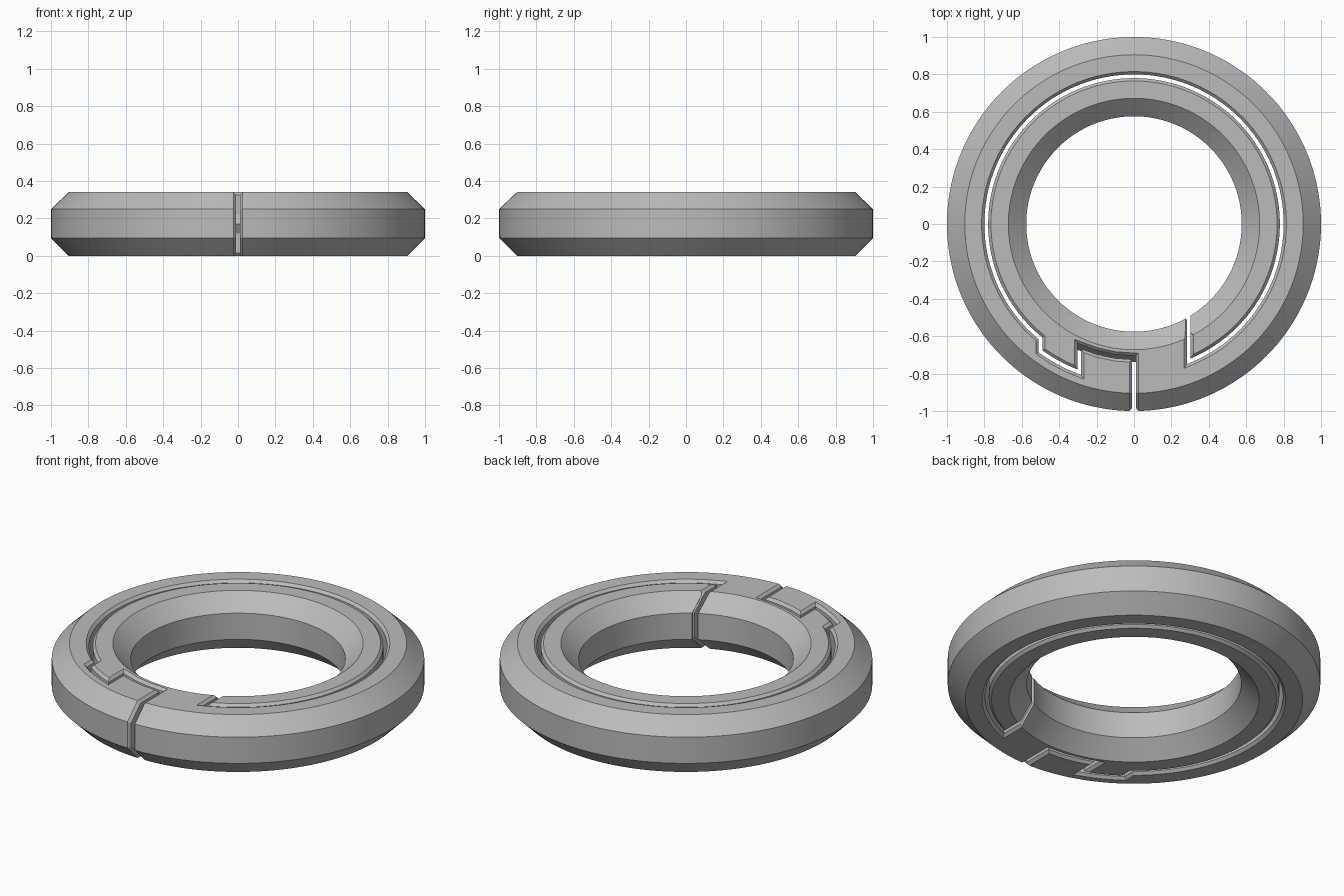
import bpy, bmesh, math
from mathutils import Vector

cube = bpy.data.objects.get("Cube")
if cube:
    bpy.data.objects.remove(cube, do_unlink=True)

H = 0.34                    # ring height
GAP, FLARE = 0.01, 0.027    # half widths of the seam and of its flared edge
DEPTH, OVER = 0.015, 0.002  # chamfer depth, cutter overshoot

grey = bpy.data.materials.new("plain_grey")
grey.use_nodes = True
colour = (0.5, 0.5, 0.5, 1)
grey.diffuse_color = colour
grey.node_tree.nodes["Principled BSDF"].inputs["Base Color"].default_value = colour


def skin(name, stations, closed=False):
    """Join equal closed cross-sections into a solid."""
    bm = bmesh.new()
    rows = [[bm.verts.new(p) for p in s] for s in stations]
    n = len(rows[0])
    pairs = list(zip(rows, rows[1:])) + ([(rows[-1], rows[0])] if closed else [])
    for a, b in pairs:
        for i in range(n):
            j = (i + 1) % n
            bm.faces.new((a[i], a[j], b[j], b[i]))
    if not closed:
        bm.faces.new(rows[0])
        bm.faces.new(rows[-1])
    bmesh.ops.recalc_face_normals(bm, faces=bm.faces)
    mesh = bpy.data.meshes.new(name)
    bm.to_mesh(mesh)
    bm.free()
    mesh.materials.append(grey)
    obj = bpy.data.objects.new(name, mesh)
    bpy.context.collection.objects.link(obj)
    return obj


def offset(path, d):
    """Shift a 2D path to its left by d with mitred corners."""
    path = [Vector(p) for p in path]
    dirs = [(b - a).normalized() for a, b in zip(path, path[1:])]
    out = []
    for i, p in enumerate(path):
        a, b = dirs[max(i - 1, 0)], dirs[min(i, len(dirs) - 1)]
        na, nb = Vector((-a.y, a.x)), Vector((-b.y, b.x))
        out.append(p + (na + nb) * (d / (1 + na.dot(nb))))
    return out


def front_y(r, x):
    return -math.sqrt(r * r - x * x)


def arc(r, x0, x1, n):
    """Clockwise arc between two x positions on the front side."""
    a = math.atan2(front_y(r, x0), x0)
    b = math.atan2(front_y(r, x1), x1)
    if b > a:
        b -= 2 * math.pi
    return [(r * math.cos(a + (b - a) * i / n), r * math.sin(a + (b - a) * i / n))
            for i in range(n + 1)]


def seam_path(latch_r):
    """Outer slit, latch hook, long circular gap, inner slit."""
    hook, step, end = -0.293, -0.5, 0.293
    return ([(0, -1.1)] + arc(latch_r, 0, hook, 3) + arc(0.845, hook, step, 3)
            + arc(0.79, step, end, 88) + [(end, -0.4)])


# Seam cutter: flared at top and bottom, with a ridge at mid height in the latch
levels = [(-OVER, FLARE, 0), (DEPTH, GAP, 0), (0.12, GAP, 0), (0.17, GAP, 0.032),
          (0.22, GAP, 0), (H - DEPTH, GAP, 0), (H + OVER, FLARE, 0)]
sides = []
for sign, order in ((1, levels), (-1, levels[::-1])):
    for z, half, bulge in order:
        sides.append([(p.x, p.y, z) for p in offset(seam_path(0.715 + bulge), sign * half)])
cutters = [skin("seam_cutter", list(zip(*sides)))]


# Slit cutters: chamfer the slit edges along the rim and the bore
def slit_cutter(name, x, profile):
    wide, narrow = offset(profile, OVER), offset(profile, -DEPTH)
    return skin(name, [[(x + s * h, front_y(p.x, x), p.y)
                        for p, s, h in ((w, 1, FLARE), (w, -1, FLARE), (n, -1, GAP), (n, 1, GAP))]
                       for w, n in zip(wide, narrow)])


rim = [(0.905, H), (1, 0.25), (1, 0.095), (0.905, 0)]
bore = [(0.672, 0), (0.576, 0.095), (0.576, 0.25), (0.672, H)]
cutters.append(slit_cutter("rim_slit_cutter", 0, [(0.87, H)] + rim + [(0.87, 0)]))
cutters.append(slit_cutter("bore_slit_cutter", 0.293, [(0.7, 0)] + bore + [(0.7, H)]))

# Ring body: chamfered section turned about z
SEG = 144
turns = [2 * math.pi * i / SEG for i in range(SEG)]
ring = skin("split_ring", [[(r * math.cos(a), r * math.sin(a), z) for r, z in rim + bore]
                           for a in turns], closed=True)


def cut(body, cutter):
    """Subtract the cutter with the first solver that really cuts, then remove it."""
    cutter.hide_render = True
    mod = body.modifiers.new(cutter.name, 'BOOLEAN')
    mod.operation = 'DIFFERENCE'
    mod.object = cutter
    result = body.data
    for solver in ('EXACT', 'MANIFOLD', 'FLOAT'):
        mod.solver = solver
        bpy.context.view_layer.update()
        graph = bpy.context.evaluated_depsgraph_get()
        mesh = bpy.data.meshes.new_from_object(body.evaluated_get(graph))
        if len(mesh.polygons) > len(body.data.polygons):
            result = mesh
            break
    body.modifiers.clear()
    body.data = result
    bpy.data.objects.remove(cutter, do_unlink=True)


for cutter in cutters:
    cut(ring, cutter)

bpy.ops.object.select_all(action='DESELECT')
ring.select_set(True)
bpy.context.view_layer.objects.active = ring
bpy.ops.object.shade_smooth_by_angle(angle=math.radians(25))
